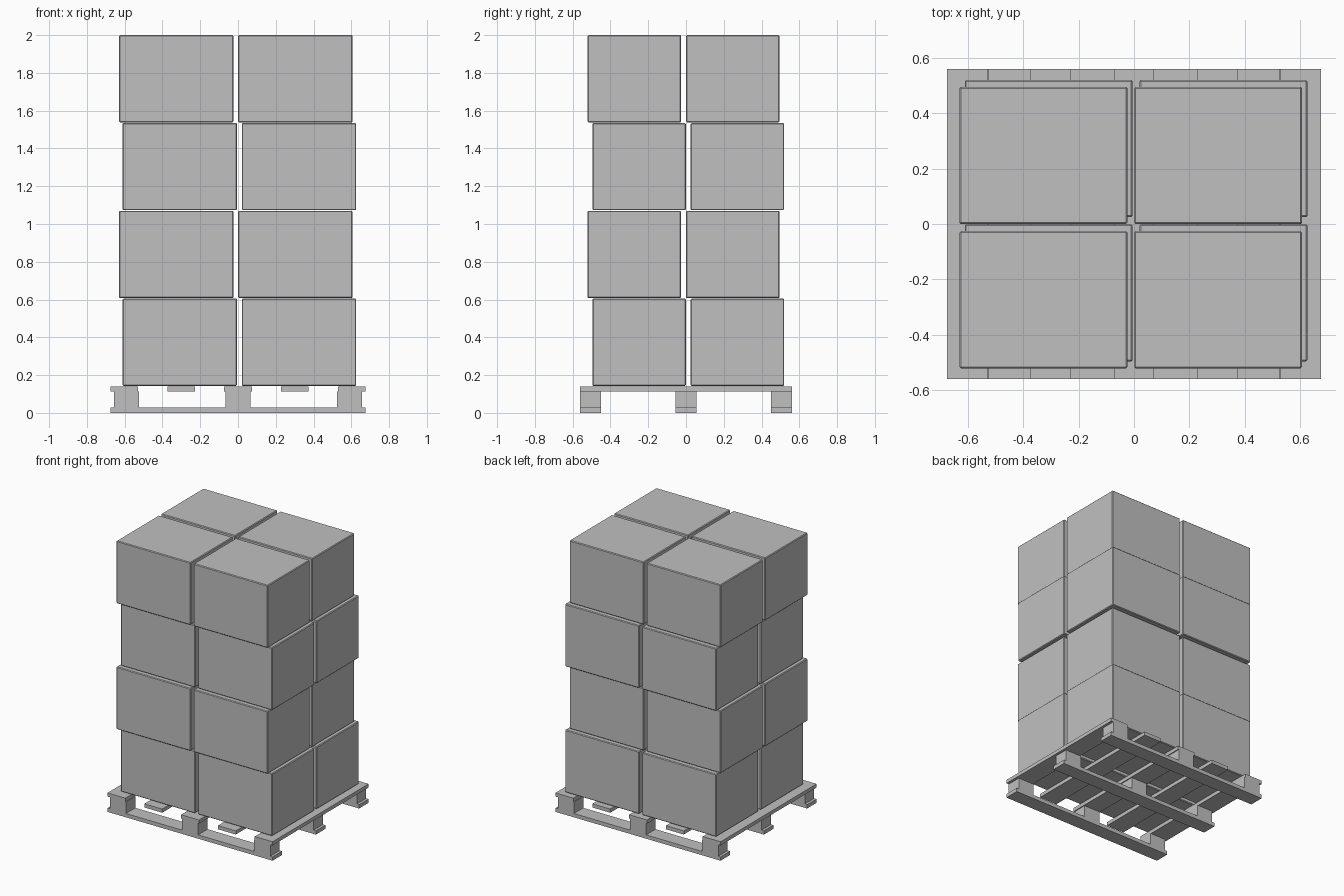
import bpy

cube = bpy.data.objects.get("Cube")
if cube:
    bpy.data.objects.remove(cube, do_unlink=True)

grey = bpy.data.materials.new("plain_grey")
grey.use_nodes = True
colour = (0.53, 0.53, 0.53, 1)
grey.diffuse_color = colour
grey.node_tree.nodes["Principled BSDF"].inputs["Base Color"].default_value = colour


def box(name, x, y, z, bevel=0):
    """Box spanning the given (low, high) ranges."""
    spans = (x, y, z)
    bpy.ops.mesh.primitive_cube_add(size=1, location=[(a + b) / 2 for a, b in spans])
    ob = bpy.context.object
    ob.name = name
    ob.scale = [b - a for a, b in spans]
    bpy.ops.object.transform_apply(location=False, rotation=False, scale=True)
    ob.data.materials.append(grey)
    if bevel:
        mod = ob.modifiers.new("edge_bevel", 'BEVEL')
        mod.width = bevel
        mod.segments = 1
    return ob


def around(centre, half):
    return (centre - half, centre + half)


HALF_X, HALF_Y = 0.675, 0.56
BOARD, DECK_LOW, DECK_TOP = 0.028, 0.113, 0.14

# Top deck boards, running front to back
for i in range(-2, 3):
    box("deck_board", around(i * 0.301, 0.073), (-HALF_Y, HALF_Y), (DECK_LOW, DECK_TOP))

# Bottom runners with three spacer blocks on each
for row in (-1, 0, 1):
    depth = around(row * 0.505, 0.055)
    box("bottom_runner", (-HALF_X, HALF_X), depth, (0, BOARD))
    for col in (-1, 0, 1):
        box("spacer_block", around(col * 0.59, 0.066), depth, (BOARD, DECK_LOW))

# Four layers of cartons, shifted on alternate layers
WIDTH, DEPTH, HEIGHT = 0.606, 0.495, 0.462
for layer in range(4):
    odd = layer % 2
    x0, y0 = (-0.63, -0.521) if odd else (-0.611, -0.496)
    z0 = 0.143 + layer * 0.465
    for i in range(2):
        for j in range(2):
            x = x0 + i * 0.631
            y = y0 + j * 0.521
            box("carton", (x, x + WIDTH), (y, y + DEPTH), (z0, z0 + HEIGHT), 0.005)
